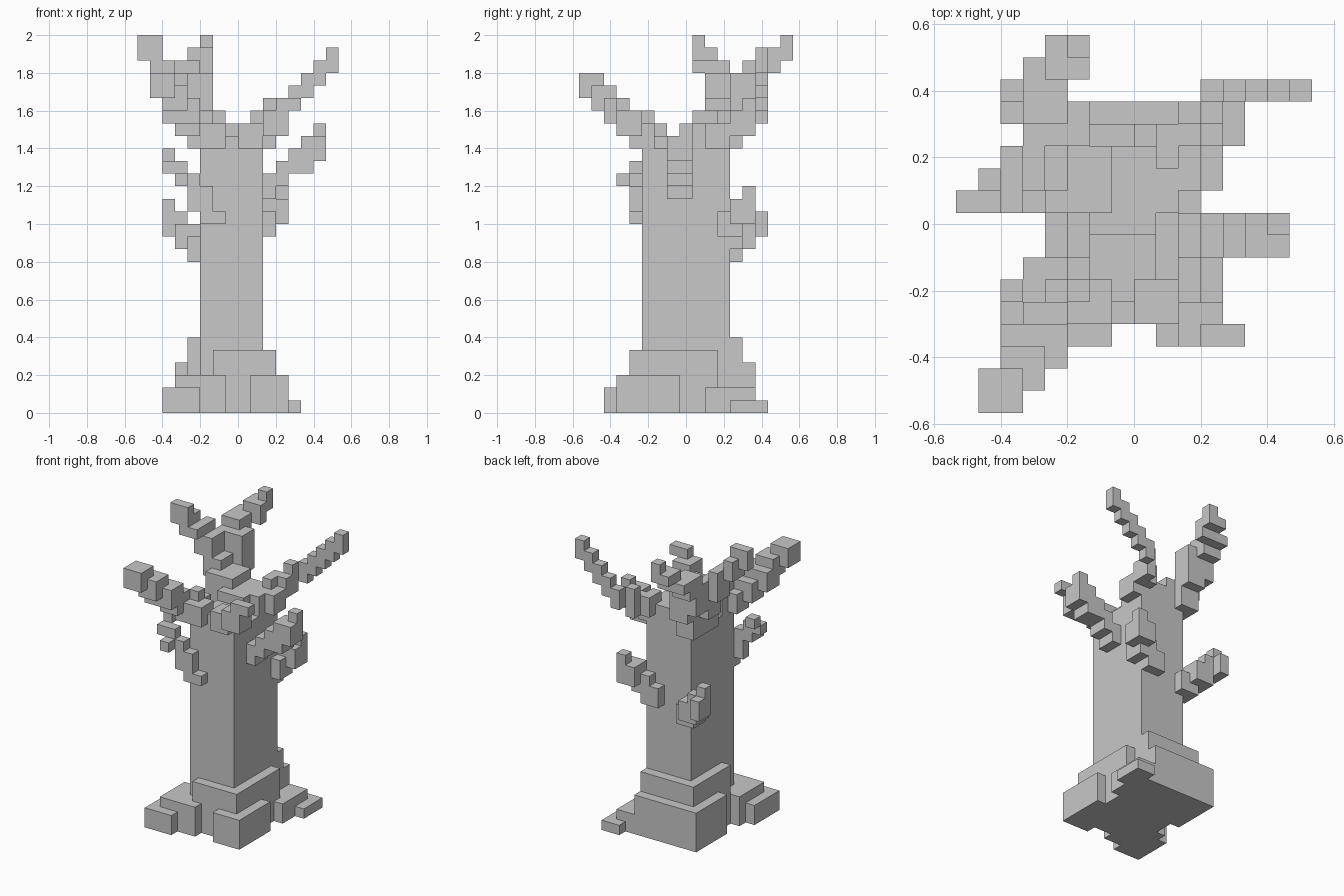
import bpy, bmesh
from mathutils import Vector

if "Cube" in bpy.data.objects:
    bpy.data.objects.remove(bpy.data.objects["Cube"])

U = 1 / 15          # block size
parts = {}          # part name -> set of block cells

bark = bpy.data.materials.new("grey_bark")
bark.diffuse_color = (0.58, 0.58, 0.58, 1)
bark.use_nodes = True
bark.node_tree.nodes["Principled BSDF"].inputs["Base Color"].default_value = bark.diffuse_color


def part(name, *boxes):
    """Fill block cells from boxes given as x0, y0, z0, x1, y1, z1."""
    cells = parts.setdefault(name, set())
    for x0, y0, z0, x1, y1, z1 in boxes:
        cells |= {(x, y, z) for x in range(x0, x1)
                  for y in range(y0, y1) for z in range(z0, z1)}


# trunk and its stepped crown
part("trunk", (-3, -3, 0, 2, 4, 21), (-2, -3, 21, 1, 4, 22),
     (-2, 0, 22, 1, 4, 23))

# roots
part("root_collar", (-2, -4, 0, 3, 3, 5), (-4, -1, 0, 2, 5, 6))
part("front_right_root", (1, -5, 0, 4, 0, 3))
part("front_left_root", (-5, -5, 0, -1, -1, 3), (-6, -6, 0, -3, -2, 2))
part("back_left_root", (-5, 1, 0, 2, 6, 4))
part("back_right_root", (2, 2, 0, 4, 6, 2), (3, 4, 0, 5, 7, 1))

# low twigs
part("back_left_twig", (-4, 3, 12, -2, 5, 14), (-5, 4, 13, -3, 6, 15),
     (-6, 5, 14, -4, 6, 16), (-6, 6, 14, -5, 7, 16), (-6, 5, 16, -5, 6, 17))
part("back_right_twig", (0, 4, 13, 2, 5, 15), (1, 3, 14, 3, 5, 16),
     (2, 4, 15, 4, 6, 17), (3, 5, 16, 4, 6, 18))
part("right_twig", (2, -1, 17, 3, 1, 19), (3, -1, 18, 4, 1, 20),
     (4, -1, 19, 6, 1, 21), (5, -1, 20, 7, 1, 22), (6, 0, 22, 7, 1, 23))
part("front_left_twig", (-3, -4, 15, -1, -3, 16), (-4, -4, 16, -2, -3, 18),
     (-5, -4, 18, -3, -3, 19), (-5, -5, 18, -4, -4, 19),
     (-6, -4, 19, -4, -3, 20), (-6, -3, 20, -5, -2, 21))

# upper branches
part("front_left_branch", (-4, -4, 21, -1, -2, 23), (-3, -3, 22, -2, -2, 24),
     (-3, -2, 21, -2, -1, 23), (-5, -5, 22, -3, -3, 24),
     (-6, -6, 23, -3, -4, 25), (-6, -7, 24, -4, -5, 26),
     (-7, -8, 25, -5, -6, 27))
part("front_right_branch", (0, -4, 21, 2, -2, 23), (2, -5, 22, 4, -3, 24),
     (3, -5, 24, 5, -4, 25))
part("left_branch", (-4, 1, 21, -1, 4, 24), (-5, 2, 23, -3, 4, 25),
     (-5, 2, 24, -4, 4, 26), (-6, 2, 25, -4, 4, 27), (-6, 1, 27, -5, 4, 28),
     (-7, 1, 27, -5, 3, 28), (-7, 2, 27, -6, 3, 29), (-8, 1, 28, -6, 2, 30))
part("back_branch", (-4, 3, 21, -2, 5, 24), (-4, 4, 23, -2, 6, 27),
     (-5, 4, 24, -3, 6, 27), (-5, 5, 26, -3, 7, 28), (-5, 6, 27, -3, 8, 28),
     (-4, 7, 27, -2, 8, 29), (-4, 7, 28, -3, 9, 29), (-3, 8, 28, -2, 9, 30))
part("right_branch", (0, 1, 21, 2, 3, 23), (1, 2, 21, 3, 4, 23),
     (1, 3, 22, 2, 5, 24), (2, 4, 22, 3, 6, 24), (2, 5, 23, 3, 6, 25),
     (3, 6, 23, 4, 7, 25), (4, 6, 24, 5, 7, 26),
     (5, 6, 25, 6, 7, 27), (6, 6, 26, 7, 7, 28), (7, 6, 27, 8, 7, 29))

# build only the outer skin of each part
solid = set().union(*parts.values())
done = set()
for name, cells in parts.items():
    cells = cells - done
    done |= cells
    bm = bmesh.new()
    for c in cells:
        for axis in range(3):
            for side in (0, 1):
                n = list(c)
                n[axis] += 2 * side - 1
                if tuple(n) in solid:
                    continue
                a, b = (axis + 1) % 3, (axis + 2) % 3
                quad = []
                for i, j in ((0, 0), (1, 0), (1, 1), (0, 1)):
                    p = Vector(c)
                    p[axis] += side
                    p[a] += i
                    p[b] += j
                    p.y -= 0.5
                    quad.append(bm.verts.new(p * U))
                bm.faces.new(quad if side else quad[::-1])
    bmesh.ops.remove_doubles(bm, verts=bm.verts[:], dist=1e-4)
    bmesh.ops.dissolve_limit(bm, angle_limit=0.01, verts=bm.verts[:],
                             edges=bm.edges[:])
    mesh = bpy.data.meshes.new(name)
    bm.to_mesh(mesh)
    bm.free()
    mesh.materials.append(bark)
    bpy.context.collection.objects.link(bpy.data.objects.new(name, mesh))
